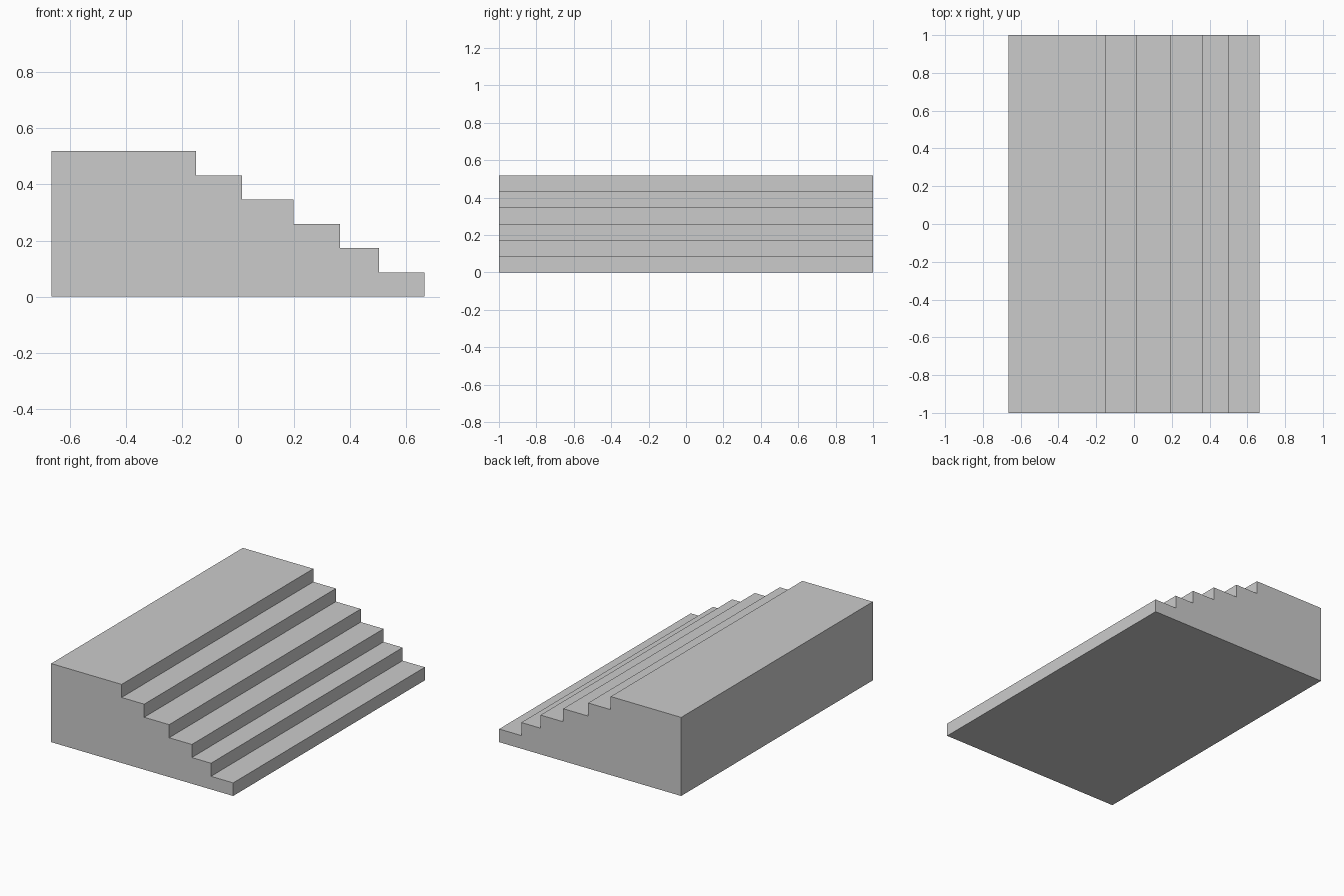
import bpy
import bmesh

if "Cube" in bpy.data.objects:
    bpy.data.objects.remove(bpy.data.objects["Cube"])

HALF_X = 0.665
RISE = 0.0865
# Front edge of each tread, from the top landing down to the lowest step
EDGES = [-0.15, 0.015, 0.197, 0.363, 0.503, HALF_X]

# Stepped side profile
profile = [(-HALF_X, 0), (-HALF_X, RISE * len(EDGES))]
for i, x in enumerate(EDGES):
    level = len(EDGES) - i
    profile += [(x, RISE * level), (x, RISE * (level - 1))]

# Staircase: profile extruded along its width
bm = bmesh.new()
face = bm.faces.new([bm.verts.new((x, -1, z)) for x, z in profile])
result = bmesh.ops.extrude_face_region(bm, geom=[face])
moved = [v for v in result["geom"] if isinstance(v, bmesh.types.BMVert)]
bmesh.ops.translate(bm, vec=(0, 2, 0), verts=moved)
bmesh.ops.recalc_face_normals(bm, faces=bm.faces)

mesh = bpy.data.meshes.new("staircase")
bm.to_mesh(mesh)
bm.free()
staircase = bpy.data.objects.new("staircase", mesh)
bpy.context.collection.objects.link(staircase)
